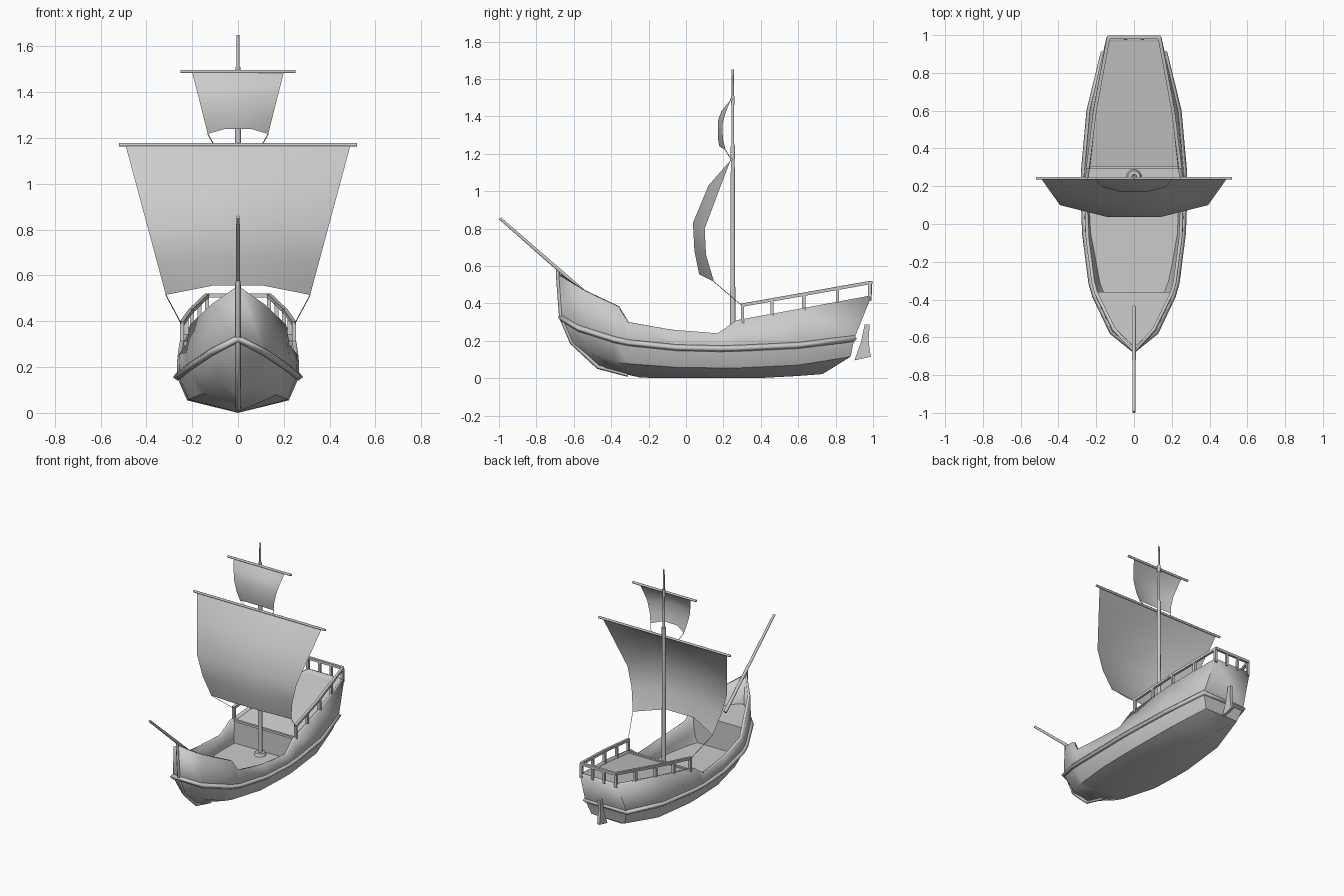
import bpy, bmesh, math
from mathutils import Vector, Matrix

if "Cube" in bpy.data.objects:
    bpy.data.objects.remove(bpy.data.objects["Cube"])

# Hull lines, bow to stern, starboard half (x, y, z)
SHEER = [(0, -.685, .555), (.115, -.56, .475), (.21, -.365, .385), (.225, -.31, .30), (.255, -.08, .26),
         (.265, .17, .24), (.255, .27, .31), (.217, .6, .37), (.145, .99, .435)]
WALE = [(0, -.668, .325), (.115, -.57, .265), (.205, -.38, .205), (.225, -.31, .19), (.258, -.05, .163),
        (.267, .18, .158), (.264, .28, .16), (.235, .6, .175), (.165, .9, .212)]
CHINE = [(0, -.61, .19), (.08, -.52, .14), (.15, -.38, .09), (.17, -.31, .078), (.215, -.05, .058),
         (.222, .18, .055), (.222, .28, .055), (.2, .6, .07), (.13, .88, .115)]
KEEL = [(0, -.47, .06), (0, -.42, .047), (0, -.31, .018), (0, -.24, .003), (0, -.05, 0),
        (0, .18, 0), (0, .38, 0), (0, .6, .012), (0, .73, .022)]
MAST_Y = .25


def lerp(table, t):
    if t <= table[0][0]:
        return table[0][1]
    for (a, va), (b, vb) in zip(table, table[1:]):
        if t <= b:
            return va + (vb - va) * (t - a) / (b - a)
    return table[-1][1]


def half_width(y, z):
    pts = [(lerp([(p[1], p[2]) for p in line], y), lerp([(p[1], p[0]) for p in line], y))
           for line in (KEEL, CHINE, WALE, SHEER)]
    return lerp(pts, z)


def finish(name, bm, smooth=None):
    me = bpy.data.meshes.new(name)
    bm.to_mesh(me)
    bm.free()
    ob = bpy.data.objects.new(name, me)
    bpy.context.collection.objects.link(ob)
    if smooth:
        pick(ob)
        bpy.ops.object.shade_smooth_by_angle(angle=math.radians(smooth))
    return ob


def pick(ob):
    bpy.ops.object.select_all(action='DESELECT')
    ob.select_set(True)
    bpy.context.view_layer.objects.active = ob


def grid(bm, rows):
    vs = [[bm.verts.new(p) for p in r] for r in rows]
    for a, b in zip(vs, vs[1:]):
        for i in range(len(a) - 1):
            bm.faces.new((a[i], a[i + 1], b[i + 1], b[i]))
    return vs


def bar(name, a, b, r1, r2=None, n=8):
    a, b = Vector(a), Vector(b)
    bm = bmesh.new()
    rot = (b - a).to_track_quat('Z', 'Y').to_matrix().to_4x4()
    mat = Matrix.Translation((a + b) / 2) @ rot @ Matrix.Rotation(math.pi / n, 4, 'Z')
    bmesh.ops.create_cone(bm, cap_ends=True, segments=n, radius1=r1, radius2=r2 or r1,
                          depth=(b - a).length, matrix=mat)
    return finish(name, bm, 50 if n > 4 else None)


def strip(name, pts, depth, cyclic=False):
    cu = bpy.data.curves.new(name, 'CURVE')
    cu.dimensions = '3D'
    cu.bevel_depth, cu.bevel_resolution, cu.use_fill_caps = depth, 0, True
    sp = cu.splines.new('POLY')
    sp.points.add(len(pts) - 1)
    for q, p in zip(sp.points, pts):
        q.co = (*p, 1)
    sp.use_cyclic_u = cyclic
    ob = bpy.data.objects.new(name, cu)
    bpy.context.collection.objects.link(ob)
    pick(ob)
    bpy.ops.object.convert(target='MESH')


def flip(p):
    return (-p[0], p[1], p[2])


# Hull shell with transom
bm = bmesh.new()
lines = [SHEER, WALE, CHINE, KEEL]
vs = grid(bm, lines + [[flip(p) for p in l] for l in (CHINE, WALE, SHEER)])
s = [r[-1] for r in vs]
bm.faces.new((s[0], s[1], s[5], s[6]))
bm.faces.new((s[1], s[2], s[4], s[5]))
bm.faces.new((s[2], s[3], s[4]))
bmesh.ops.remove_doubles(bm, verts=bm.verts, dist=.0005)
bmesh.ops.recalc_face_normals(bm, faces=bm.faces)
hull = finish("hull", bm, 40)
m = hull.modifiers.new("planking", 'SOLIDIFY')
m.thickness, m.offset = .018, -1

# Wale around the hull, stem post
strip("wale", WALE + [flip(p) for p in WALE[:0:-1]], .017, True)
strip("stem_post", [(0, -.685, .575), SHEER[0], WALE[0], CHINE[0], KEEL[0], KEEL[2]], .011)

# Decks and bulkheads
path = [(-.64, .35), (-.56, .345), (-.36, .34), (-.36, .14), (-.2, .14), (-.05, .14), (.18, .14), (.3, .14),
        (.3, .30), (.6, .355), (.965, .415)]
bm = bmesh.new()
rows = []
for y, z in path:
    w = max(half_width(y, z) - .008, .01)
    rows.append([(-w, y, z), (w, y, z)])
grid(bm, rows)
finish("decks", bm)
bar("quarterdeck_beam", (-.245, .3, .303), (.245, .3, .303), .011, n=4)

# Quarterdeck railing
RX = [(.295, .245), (.6, .207), (.988, .135)]
RZ = [(.295, .39), (.988, .512)]
SZ = [(p[1], p[2]) for p in SHEER]
R = .0125


def rail(y, sx):
    return (sx * lerp(RX, y), y, lerp(RZ, y))


for sx in (-1, 1):
    bar("side_rail", rail(.295, sx), rail(.6, sx), R, n=4)
    bar("side_rail", rail(.6, sx), rail(.988, sx), R, n=4)
    for y in (.302, .46, .63, .81, .982):
        x = sx * lerp(RX, y)
        bar("rail_post", (x, y, lerp(SZ, y) - .02), (x, y, lerp(RZ, y)), R, n=4)
    bar("stern_post", (sx * .045, .984, .42), (sx * .045, .988, .512), R * .9, n=4)
bar("stern_rail", (-.14, .988, .512), (.14, .988, .512), R, n=4)

# Mast, yards, bowsprit
bar("mast_collar", (0, MAST_Y, .135), (0, MAST_Y, .16), .042, .032, 12)
bar("lower_mast", (0, MAST_Y, .14), (0, MAST_Y, 1.24), .016, .011)
bar("mast_cap", (0, MAST_Y, 1.17), (0, MAST_Y, 1.24), .014)
bar("top_mast", (0, MAST_Y, 1.2), (0, MAST_Y, 1.65), .009, .006)
bar("top_mast_cap", (0, MAST_Y, 1.46), (0, MAST_Y, 1.51), .011)
bar("main_yard", (-.52, .242, 1.17), (.52, .242, 1.17), .008)
bar("top_yard", (-.25, .242, 1.49), (.25, .242, 1.49), .008)
bar("bowsprit", (0, -.44, .37), (0, -.995, .855), .012, .008)


# Sails: each row is centre (y, z) then edge (y, z)
def sail(name, rows, top, bottom, inner):
    z0, z1 = rows[0][3], rows[-1][3]
    out = []
    for cy, cz, ey, ez in rows:
        w = bottom + (top - bottom) * (ez - z1) / (z0 - z1)
        out.append([(-w, ey, ez), (-w * inner, cy, cz), (w * inner, cy, cz), (w, ey, ez)])
    bm = bmesh.new()
    grid(bm, out)
    finish(name, bm, 60)


sail("main_sail", [(.238, 1.165, .238, 1.165), (.12, 1.03, .175, 1.0), (.037, .83, .10, .80),
                   (.045, .68, .107, .66), (.07, .555, .15, .515)], .49, .315, .36)
sail("top_sail", [(.238, 1.487, .238, 1.487), (.19, 1.43, .212, 1.42), (.17, 1.375, .195, 1.36),
                  (.17, 1.29, .197, 1.28), (.178, 1.24, .212, 1.218)], .2, .132, .42)

# Sheet ropes
for sx in (-1, 1):
    bar("main_sheet", (sx * .315, .15, .515), (sx * .248, .297, .39), .002, n=4)
    bar("top_sheet", (sx * .132, .212, 1.218), (sx * .105, .242, 1.17), .002, n=4)

# Rudder
outline = [(.955, .287), (.982, .287), (.976, .2), (.988, .115), (.9, .095), (.935, .19)]
bm = bmesh.new()
f = bm.faces.new([bm.verts.new((-.01, y, z)) for y, z in outline])
ext = bmesh.ops.extrude_face_region(bm, geom=[f])
bmesh.ops.translate(bm, vec=(.02, 0, 0), verts=[v for v in ext['geom'] if isinstance(v, bmesh.types.BMVert)])
bmesh.ops.recalc_face_normals(bm, faces=bm.faces)
finish("rudder", bm)
